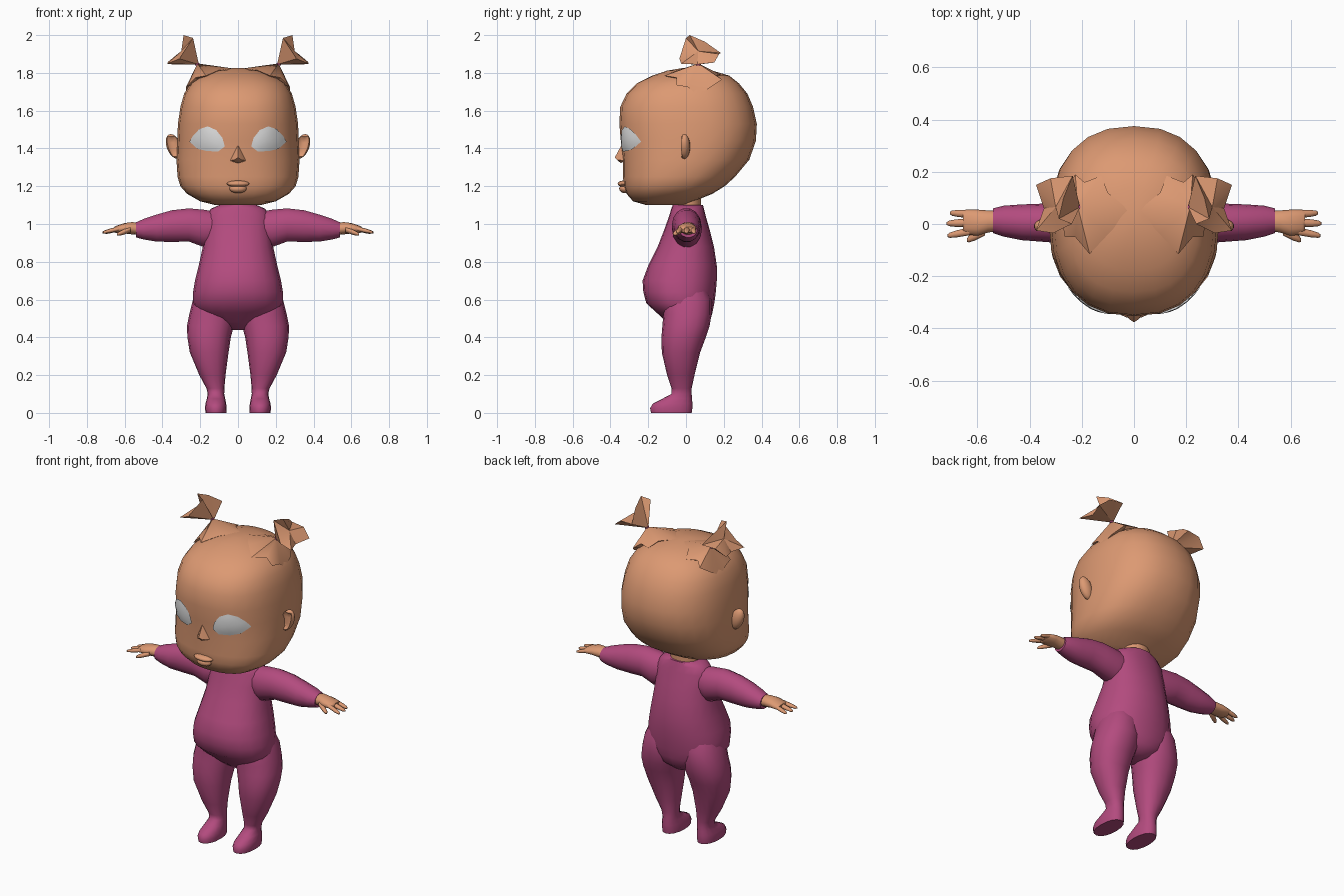
import bpy, bmesh, math
from mathutils import Vector


def material(name, rgb):
    m = bpy.data.materials.new(name)
    m.diffuse_color = (*rgb, 1)
    return m


SKIN = material("skin", (0.72, 0.32, 0.17))
SUIT = material("pink suit", (0.45, 0.07, 0.21))
WHITE = material("eye white", (0.72, 0.72, 0.72))


def finish(name, bm, mat, mirror=False, angle=60):
    """Turn a bmesh into a smooth-shaded object, optionally mirrored across x."""
    bmesh.ops.recalc_face_normals(bm, faces=bm.faces[:])
    me = bpy.data.meshes.new(name)
    bm.to_mesh(me)
    bm.free()
    me.materials.append(mat)
    ob = bpy.data.objects.new(name, me)
    bpy.context.collection.objects.link(ob)
    bpy.ops.object.select_all(action='DESELECT')
    ob.select_set(True)
    bpy.context.view_layer.objects.active = ob
    bpy.ops.object.shade_smooth_by_angle(angle=math.radians(angle))
    if mirror:
        ob.modifiers.new("mirror", 'MIRROR').use_mirror_merge = False
    return ob


def spow(v, e):
    return math.copysign(abs(v) ** e, v)


def skin_rings(bm, rings):
    """Bridge closed point rings and cap both ends."""
    loops = [[bm.verts.new(p) for p in r] for r in rings]
    n = len(loops[0])
    for a, b in zip(loops, loops[1:]):
        for i in range(n):
            j = (i + 1) % n
            bm.faces.new((a[i], a[j], b[j], b[i]))
    bm.faces.new(loops[0])
    bm.faces.new(loops[-1])


def loft(name, rings, mat, axis='z', n=16, p=2.0, mirror=False):
    """Rings are (position, u min, u max, v min, v max) rounded sections."""
    out = []
    for t, u0, u1, v0, v1 in rings:
        pts = []
        for i in range(n):
            a = 2 * math.pi * i / n
            u = (u0 + u1) / 2 + (u1 - u0) / 2 * spow(math.cos(a), 2 / p)
            v = (v0 + v1) / 2 + (v1 - v0) / 2 * spow(math.sin(a), 2 / p)
            pts.append((u, v, t) if axis == 'z' else (t, u, v))
        out.append(pts)
    bm = bmesh.new()
    skin_rings(bm, out)
    return finish(name, bm, mat, mirror)


def ball(name, c, r, mat):
    bm = bmesh.new()
    bmesh.ops.create_uvsphere(bm, u_segments=14, v_segments=8, radius=1)
    for v in bm.verts:
        v.co = Vector(c) + Vector([v.co[i] * r[i] for i in range(3)])
    return finish(name, bm, mat)


# head: (z, half width, front y, back y)
HEAD = [(1.10, .12, -.21, 0), (1.12, .20, -.28, .04), (1.16, .27, -.315, .14),
        (1.2, .305, -.33, .205), (1.25, .32, -.333, .26), (1.34, .326, -.335, .335),
        (1.44, .322, -.345, .37), (1.53, .318, -.353, .375), (1.62, .305, -.348, .355),
        (1.69, .285, -.315, .325), (1.745, .25, -.26, .28), (1.785, .19, -.18, .23),
        (1.812, .11, -.10, .14), (1.825, .03, -.02, .05)]
P = 2.35
loft("head", [(z, -w, w, f, b) for z, w, f, b in HEAD], SKIN, n=24, p=P)


def face_y(x, z):
    """Front surface of the head at (x, z)."""
    for (z0, *a), (z1, *b) in zip(HEAD, HEAD[1:]):
        if z0 <= z <= z1:
            k = (z - z0) / (z1 - z0)
            w, f, r = [q + (s - q) * k for q, s in zip(a, b)]
            return (f + r) / 2 - (r - f) / 2 * max(0, 1 - abs(x / w) ** P) ** (1 / P)


# eyes: almond plates that follow the face
outline = [(.07, 1.41), (.082, 1.455), (.115, 1.497), (.16, 1.517), (.205, 1.502),
           (.238, 1.468), (.257, 1.436), (.215, 1.398), (.165, 1.386), (.105, 1.384)]
bm = bmesh.new()
rings = []
for k in (1, .75, .5, .2):
    pts = [(.165 + (x - .165) * k, 1.447 + (z - 1.447) * k) for x, z in outline]
    rings.append([(x, face_y(x, z) - .005 - .008 * (1 - k * k), z) for x, z in pts])
skin_rings(bm, rings)
bm.faces.ensure_lookup_table()
bm.faces.remove(bm.faces[-2])
finish("eye", bm, WHITE, True)

# nose: small wedge with flared nostrils
bm = bmesh.new()
pts = [(0, -.335, 1.43), (0, -.377, 1.352), (.045, -.325, 1.335), (0, -.345, 1.322),
       (-.045, -.325, 1.335), (.018, -.365, 1.34), (-.018, -.365, 1.34), (0, -.30, 1.35)]
bmesh.ops.convex_hull(bm, input=[bm.verts.new(p) for p in pts])
finish("nose", bm, SKIN)

# lips
ball("upper_lip", (0, -.328, 1.213), (.062, .034, .017), SKIN)
ball("lower_lip", (0, -.322, 1.187), (.047, .032, .024), SKIN)

# ears: leaning ovals with a hollow on the front
bm = bmesh.new()
bmesh.ops.create_uvsphere(bm, u_segments=14, v_segments=10, radius=1)
for v in bm.verts:
    x, y, z = v.co
    if y < 0 and math.hypot(x, z) < .7:
        y = -.15
    v.co = (.338 + .042 * x + .018 * z, -.008 + .03 * y, 1.41 + .066 * z)
finish("ear", bm, SKIN, True)

# pigtails: star-shaped gathered base, knot, and flared tuft
knot = Vector((.215, .065, 1.85))


def flare(name, rim, tip, end):
    bm = bmesh.new()
    apex = bm.verts.new(tip)
    middle = bm.verts.new(end)
    vs = [bm.verts.new(q) for q in rim]
    for a, b in zip(vs, vs[1:] + vs[:1]):
        bm.faces.new((apex, a, b))
        bm.faces.new((middle, b, a))
    finish(name, bm, SKIN, True, 30)


flare("pigtail_base",
      [(.015, .05, 1.822), (.10, .12, 1.815), (.125, .185, 1.79), (.19, .16, 1.79),
       (.225, .19, 1.765), (.265, .125, 1.72), (.275, .06, 1.685), (.275, .01, 1.725),
       (.265, -.05, 1.735), (.225, -.05, 1.775), (.17, -.115, 1.785), (.10, -.04, 1.815)],
      knot, (.17, .05, 1.73))
flare("pigtail_tuft",
      [(.238, .0, 1.985), (.288, .02, 2.0), (.27, .10, 1.965), (.235, .185, 1.905),
       (.32, .175, 1.90), (.375, .15, 1.855), (.345, .06, 1.845), (.375, -.025, 1.848),
       (.31, -.035, 1.875)],
      knot - Vector((.008, 0, .006)), (.30, .065, 1.915))
loft("pigtail_knot", [(1.838, .205, .228, .053, .077), (1.853, .205, .228, .053, .077)],
     SUIT, n=8, mirror=True)

# neck and torso with a round belly
loft("neck", [(1.04, -.085, .085, -.06, .08), (1.14, -.085, .085, -.06, .08)], SKIN)
loft("torso", [(.44, -.05, .05, -.05, .08), (.48, -.14, .14, -.10, .125),
               (.53, -.215, .215, -.155, .14), (.58, -.238, .238, -.21, .15),
               (.64, -.238, .238, -.226, .158), (.70, -.228, .228, -.23, .163),
               (.78, -.208, .208, -.20, .163), (.88, -.186, .186, -.15, .148),
               (.97, -.175, .175, -.115, .125), (1.04, -.17, .17, -.09, .105),
               (1.08, -.145, .145, -.078, .095), (1.10, -.10, .10, -.07, .09)],
     SUIT, n=20, p=2.2)

# legs running down into feet
loft("leg", [(0, .062, .172, -.185, .03), (.025, .06, .175, -.19, .034),
             (.05, .063, .172, -.175, .034), (.075, .068, .165, -.125, .032),
             (.10, .073, .16, -.078, .03), (.13, .072, .167, -.077, .03),
             (.20, .066, .205, -.10, .045), (.32, .05, .255, -.128, .075),
             (.40, .038, .268, -.13, .105), (.46, .022, .270, -.125, .125),
             (.52, .01, .258, -.12, .135), (.60, .02, .238, -.12, .135),
             (.68, .05, .20, -.08, .10)],
     SUIT, p=2.2, mirror=True)

# sleeves
loft("sleeve", [(.08, -.06, .075, .90, 1.06), (.18, -.075, .085, .875, 1.078),
                (.26, -.075, .08, .905, 1.085), (.35, -.068, .078, .903, 1.075),
                (.43, -.062, .075, .905, 1.052), (.50, -.048, .07, .917, 1.028),
                (.54, -.035, .06, .928, 1.01)],
     SUIT, axis='x', n=14, mirror=True)

# hands: palm, three fingers and a thumb
loft("palm", [(.51, -.025, .05, .94, 1.005), (.56, -.033, .052, .945, 1.01),
              (.60, -.045, .055, .95, 1.005), (.645, -.04, .055, .952, .99),
              (.655, -.03, .05, .957, .985)],
     SKIN, axis='x', n=12, mirror=True)
fingers = [("index_finger", .63, .715, -.028, -.045, .975, .955, .015),
           ("middle_finger", .63, .718, .005, .002, .975, .955, .016),
           ("outer_finger", .63, .705, .038, .042, .975, .953, .015),
           ("thumb", .57, .64, -.025, -.062, .97, .945, .019)]
for name, x0, x1, y0, y1, z0, z1, r in fingers:
    rings = []
    for k, s in ((0, 1), (.6, .9), (.9, .65), (1, .3)):
        x, y, z = x0 + (x1 - x0) * k, y0 + (y1 - y0) * k, z0 + (z1 - z0) * k
        rings.append((x, y - r * s, y + r * s, z - .8 * r * s, z + .8 * r * s))
    loft(name, rings, SKIN, axis='x', n=8, mirror=True)
